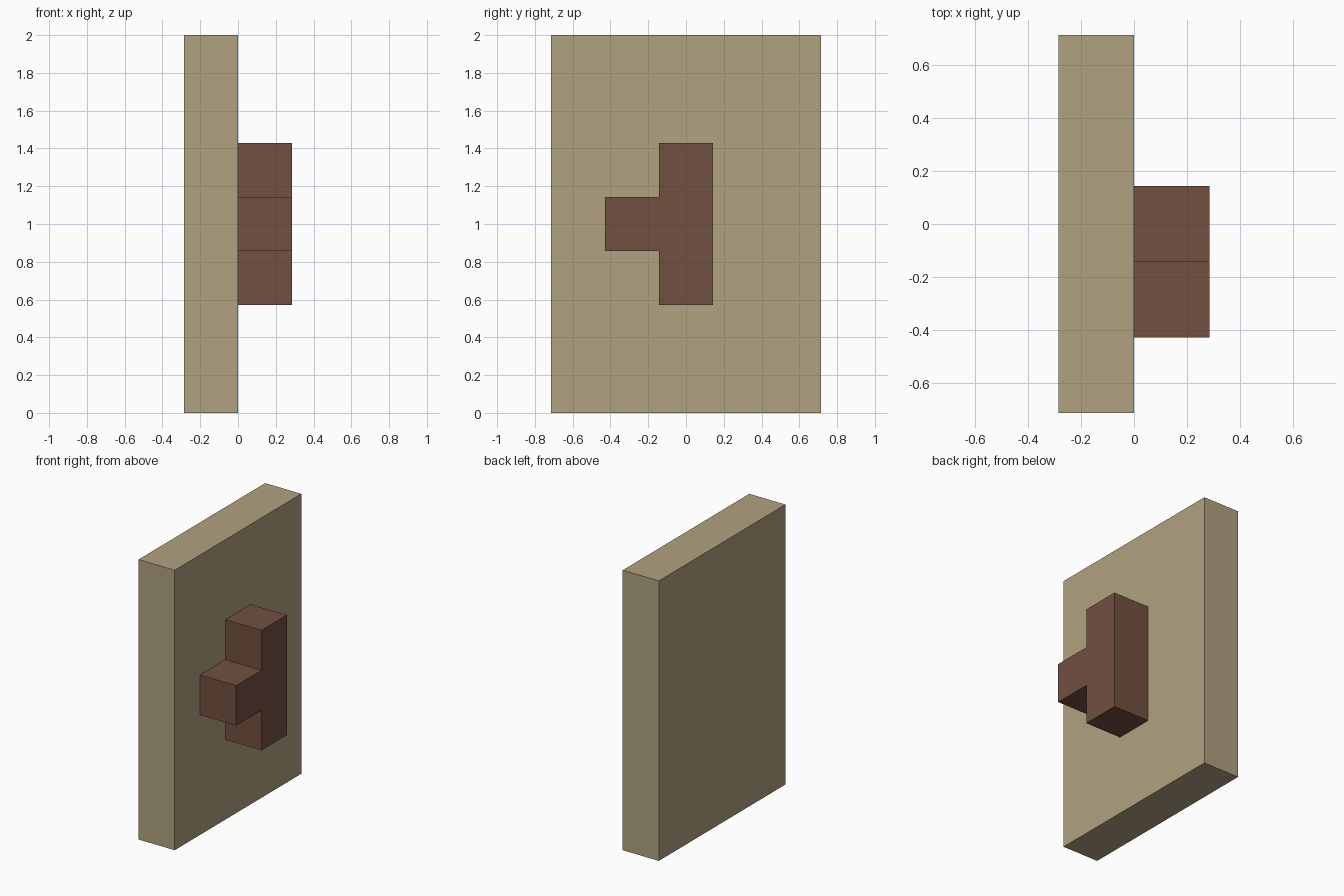
import bpy, bmesh

if "Cube" in bpy.data.objects:
    bpy.data.objects.remove(bpy.data.objects["Cube"])

U = 2 / 7  # grid module of the model


def material(name, rgb):
    mat = bpy.data.materials.new(name)
    mat.diffuse_color = (*rgb, 1)
    mat.use_nodes = True
    mat.node_tree.nodes["Principled BSDF"].inputs["Base Color"].default_value = mat.diffuse_color
    return mat


def extrude_profile(name, profile, x0, x1, mat):
    """Extrude a (y, z) outline along x; all values in modules."""
    bm = bmesh.new()
    face = bm.faces.new([bm.verts.new((x0 * U, y * U, z * U)) for y, z in profile])
    new = bmesh.ops.extrude_face_region(bm, geom=[face], use_keep_orig=True)["geom"]
    verts = [g for g in new if isinstance(g, bmesh.types.BMVert)]
    bmesh.ops.translate(bm, verts=verts, vec=((x1 - x0) * U, 0, 0))
    bmesh.ops.recalc_face_normals(bm, faces=bm.faces[:])
    mesh = bpy.data.meshes.new(name)
    bm.to_mesh(mesh)
    bm.free()
    mesh.materials.append(mat)
    obj = bpy.data.objects.new(name, mesh)
    bpy.context.collection.objects.link(obj)
    return obj


# Upright slab
extrude_profile("back_panel", [(-2.5, 0), (2.5, 0), (2.5, 7), (-2.5, 7)],
                -1, 0, material("tan", (0.434, 0.361, 0.216)))

# T-shaped block on the slab's right face: vertical bar with a stub toward the front
extrude_profile("t_block",
                [(-0.5, 2), (0.5, 2), (0.5, 5), (-0.5, 5),
                 (-0.5, 4), (-1.5, 4), (-1.5, 3), (-0.5, 3)],
                0, 1, material("brown", (0.171, 0.080, 0.053)))
